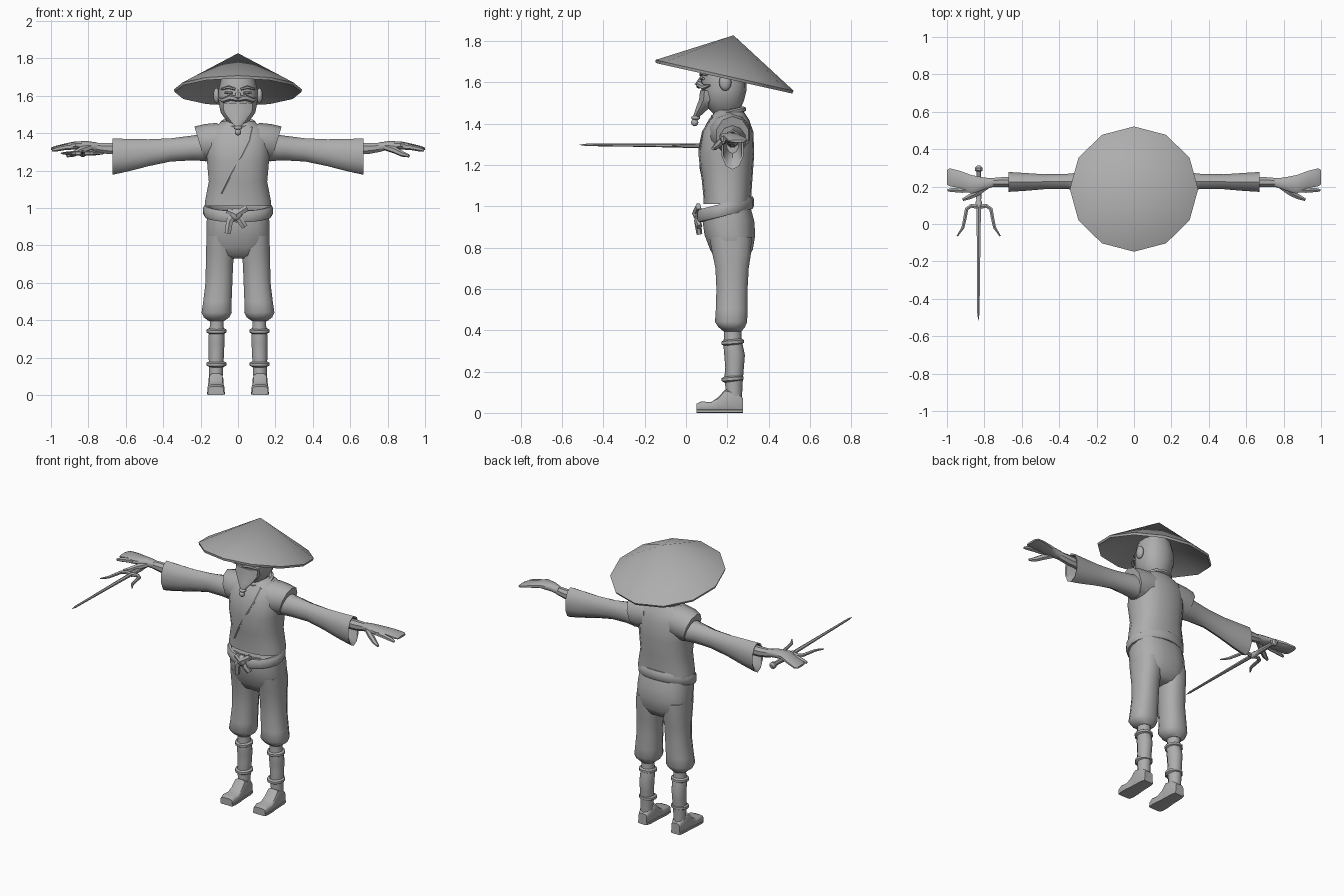
import bpy, bmesh, math
from mathutils import Vector, Matrix

grey = bpy.data.materials.new("plain grey")
grey.diffuse_color = (0.42, 0.42, 0.42, 1)
X, Y, Z = Vector((1, 0, 0)), Vector((0, 1, 0)), Vector((0, 0, 1))


def finish(name, bm, mirror=False, angle=40):
    bmesh.ops.recalc_face_normals(bm, faces=bm.faces)
    me = bpy.data.meshes.new(name)
    bm.to_mesh(me)
    bm.free()
    me.materials.append(grey)
    ob = bpy.data.objects.new(name, me)
    bpy.context.collection.objects.link(ob)
    bpy.ops.object.select_all(action='DESELECT')
    ob.select_set(True)
    bpy.context.view_layer.objects.active = ob
    bpy.ops.object.shade_smooth_by_angle(angle=math.radians(angle))
    if mirror:
        ob.modifiers.new("mirror", 'MIRROR').use_mirror_merge = False
    return ob


def loft(name, rings, u=None, v=None, n=12, p=2.0, up=Z, closed=False, mirror=False, angle=40):
    """Skin superellipse rings (centre, half width, half height); frames follow the path if u is None."""
    bm, loops = bmesh.new(), []
    cs = [Vector(r[0]) for r in rings]
    k = len(cs)
    for i, (_, a, b) in enumerate(rings):
        if u is None:
            nxt = cs[(i + 1) % k] if closed else cs[min(i + 1, k - 1)]
            prv = cs[i - 1] if closed else cs[max(i - 1, 0)]
            t = (nxt - prv).normalized()
            ru = t.cross(up).normalized()
            rv = ru.cross(t)
        else:
            ru, rv = u, v
        loop = []
        for j in range(n):
            w = 2 * math.pi * (j + 0.5) / n
            c, s = math.cos(w), math.sin(w)
            c, s = (math.copysign(abs(q) ** (2 / p), q) for q in (c, s))
            loop.append(bm.verts.new(cs[i] + ru * (a * c) + rv * (b * s)))
        loops.append(loop)
    pairs = list(zip(loops, loops[1:])) + ([(loops[-1], loops[0])] if closed else [])
    for l0, l1 in pairs:
        for j in range(n):
            bm.faces.new((l0[j], l0[(j + 1) % n], l1[(j + 1) % n], l1[j]))
    if not closed:
        bm.faces.new(loops[0])
        bm.faces.new(loops[-1])
    return finish(name, bm, mirror, angle)


def tube(name, pts, radii, flat=1.0, n=8, **kw):
    return loft(name, [(q, r, r * flat) for q, r in zip(pts, radii)], n=n, **kw)


def stack(name, rows, **kw):
    """Vertical loft from rows (z, centre x, half width, front y, back y)."""
    return loft(name, [((cx, (f + b) / 2, z), rx, (b - f) / 2) for z, cx, rx, f, b in rows], X, Y, **kw)


def ball(name, at, size, mirror=False):
    bm = bmesh.new()
    bmesh.ops.create_uvsphere(bm, u_segments=10, v_segments=6, radius=1,
                              matrix=Matrix.Translation(at) @ Matrix.Diagonal((*size, 1)))
    return finish(name, bm, mirror, 60)


# Hat: tilted twelve-sided cone with a hollow underside
bm = bmesh.new()
place = Matrix.Translation((0, 0.185, 1.625)) @ Matrix.Rotation(math.radians(-12.6), 4, 'X')
rim = [[bm.verts.new(place @ Vector((r * math.cos(i * math.pi / 6), r * math.sin(i * math.pi / 6), z)))
        for i in range(12)] for r, z in ((0.343, 0.008), (0.338, -0.006))]
tips = [bm.verts.new(place @ Vector((0, 0, h))) for h in (0.207, 0.18)]
for i in range(12):
    j = (i + 1) % 12
    bm.faces.new((rim[0][i], rim[0][j], tips[0]))
    bm.faces.new((rim[1][j], rim[1][i], tips[1]))
    bm.faces.new((rim[0][j], rim[0][i], rim[1][i], rim[1][j]))
finish("hat", bm)

# Head and face
stack("head", [(1.44, 0, .045, .14, .25), (1.475, 0, .07, .105, .265), (1.51, 0, .095, .088, .28),
               (1.56, 0, .105, .075, .293), (1.63, 0, .106, .075, .295), (1.70, 0, .09, .09, .28)],
      n=14, p=2.4)
stack("neck", [(1.38, 0, .07, .13, .27), (1.5, 0, .065, .14, .265)])
ball("ear", (.115, .19, 1.60), (.018, .03, .042), True)
loft("nose", [((0, .08, 1.63), .01, .01), ((0, .058, 1.59), .02, .016), ((0, .075, 1.575), .014, .01)],
     X, Y, n=6)
tube("eyebrow", [(.015, .072, 1.635), (.05, .074, 1.645), (.09, .10, 1.635)], [.007, .009, .005], n=6, mirror=True)
tube("eye", [(.03, .074, 1.615), (.07, .084, 1.617)], [.006, .006], n=6, mirror=True)
tube("moustache", [(0, .062, 1.582), (.04, .064, 1.59), (.08, .085, 1.575), (.105, .115, 1.585)],
     [.014, .016, .013, .005], n=6, mirror=True)
loft("beard", [((0, .105, 1.56), .085, .04), ((0, .10, 1.515), .082, .04), ((0, .08, 1.475), .052, .035),
               ((0, .055, 1.44), .022, .02), ((0, .048, 1.43), .014, .014)], X, Y, n=8)
ball("beard_tie", (0, .047, 1.428), (.024, .022, .012))
ball("beard_tip", (0, .042, 1.405), (.018, .018, .018))

# Tunic body, with a crossed lapel laid on its front
tunic = [(1.01, 0, .18, .085, .315), (1.04, 0, .178, .085, .315), (1.14, 0, .158, .075, .322),
         (1.25, 0, .168, .06, .33), (1.36, 0, .175, .078, .326), (1.42, 0, .15, .11, .305), (1.465, 0, .08, .145, .275)]
stack("tunic", tunic, n=18, p=2.4)


def front_y(x, z):
    for r0, r1 in zip(tunic, tunic[1:]):
        if r0[0] <= z <= r1[0]:
            f = (z - r0[0]) / (r1[0] - r0[0])
            rx, fr, bk = (r0[i] + f * (r1[i] - r0[i]) for i in (2, 3, 4))
            return (fr + bk) / 2 - (bk - fr) / 2 * (1 - (abs(x) / rx) ** 2.4) ** (1 / 2.4)


lapel = [(.075, 1.43), (.06, 1.36), (.02, 1.28), (-.04, 1.18), (-.09, 1.08)]
tube("lapel", [(x, front_y(x, z) + .003, z) for x, z in lapel], [.008] * 5, n=6, up=Y)
tube("collar", [(.085 * math.cos(a), .205 + .075 * math.sin(a), 1.45 + .02 * math.sin(a))
                for a in (i * math.pi / 7 for i in range(14))], [.014] * 14, n=6, closed=True)

# Shoulder caps, wide sleeves
lean = Vector((.3, 0, 1))
loft("shoulder_cap", [((.08, .21, 1.355), .105, .10), ((.15, .215, 1.35), .10, .098),
                      ((.205, .225, 1.342), .082, .093), ((.205, .225, 1.342), .07, .08)],
     Y, lean, n=10, mirror=True)
loft("sleeve", [((.15, .225, 1.325), .075, .075), ((.25, .225, 1.32), .058, .066), ((.36, .228, 1.31), .042, .062),
                ((.48, .226, 1.295), .042, .072), ((.58, .225, 1.283), .05, .086), ((.672, .225, 1.274), .056, .097),
                ((.668, .225, 1.274), .047, .087), ((.58, .225, 1.30), .03, .045)],
     Y, Z, n=10, mirror=True)

# Forearms and hands
loft("forearm", [((.56, .225, 1.315), .03, .035), ((.70, .225, 1.318), .028, .032), ((.77, .222, 1.325), .025, .025)],
     Y, Z, n=8, mirror=True)
loft("hand", [((.75, .223, 1.325), .024, .024), ((.80, .215, 1.333), .034, .024), ((.87, .212, 1.336), .052, .02),
              ((.93, .238, 1.328), .048, .015), ((.985, .25, 1.318), .05, .011), ((1.0, .25, 1.315), .04, .006)],
     Y, Z, n=10, p=2.5, mirror=True)
tube("index_finger", [(.86, .185, 1.33), (.92, .18, 1.325), (.97, .182, 1.315), (.995, .18, 1.308)],
     [.018, .015, .013, .007], n=6, mirror=True)
tube("thumb", [(.79, .20, 1.325), (.84, .165, 1.308), (.88, .145, 1.288), (.915, .13, 1.278)],
     [.018, .018, .015, .008], n=6, mirror=True)

# Belt, knot and hanging ends
ring = [(.172 * math.cos(a), .19 + .125 * math.sin(a), .985 + .032 * math.sin(a))
        for a in (i * math.pi / 10 for i in range(20))]
loft("belt", [(q, .016, .032) for q in ring], n=8, p=2.5, closed=True)
ball("belt_knot", (-.01, .058, .965), (.035, .025, .035))
for name, pts in (("belt_end_left", [(-.01, .06, .975), (-.045, .055, .93), (-.055, .065, .865)]),
                  ("belt_end_right", [(-.01, .06, .975), (.015, .055, .93), (.035, .065, .90)]),
                  ("belt_loop", [(-.055, .06, .985), (-.01, .045, .965), (.045, .06, 1.0)])):
    tube(name, pts, [.018, .021, .019], flat=.75, n=6, up=Y)

# Trousers
stack("trouser_seat", [(.99, 0, .165, .085, .315), (.93, 0, .17, .078, .332), (.86, 0, .172, .088, .337),
                       (.79, 0, .17, .115, .325), (.745, 0, .13, .14, .30), (.73, 0, .06, .17, .27)], n=16, p=2.5)
stack("trouser_leg", [(.85, .095, .075, .11, .32), (.77, .094, .079, .125, .317), (.70, .099, .075, .14, .306),
                      (.60, .102, .074, .145, .30), (.50, .110, .078, .142, .30), (.44, .114, .083, .138, .298),
                      (.415, .115, .07, .155, .287), (.395, .115, .042, .18, .27)], n=12, p=2.4, mirror=True)

# Lower legs with two binding rings
stack("lower_leg", [(.42, .114, .04, .18, .27), (.37, .114, .038, .185, .268), (.34, .114, .044, .18, .272),
                    (.28, .115, .045, .185, .285), (.22, .116, .043, .19, .28), (.16, .117, .041, .185, .275),
                    (.10, .118, .038, .195, .272), (.05, .118, .038, .18, .272)], n=10, mirror=True)
for name, z, r in (("upper_binding", .342, .042), ("lower_binding", .165, .041)):
    tube(name, [(.115 + r * math.cos(a), .226 + r * math.sin(a), z + .004 * math.sin(a))
                for a in (i * math.pi / 6 for i in range(12))], [.014] * 12, n=6, closed=True, mirror=True)

# Shoes with flat soles
shoe = [(.277, .03, .07), (.25, .038, .10), (.19, .04, .115), (.155, .042, .075), (.12, .046, .052),
        (.075, .047, .056), (.05, .042, .045)]
loft("shoe", [((.118, y, h / 2), w, h / 2) for y, w, h in shoe], X, Z, n=12, p=4, mirror=True)
loft("sole", [((.118, y, .009), w + .003, .009) for y, w, h in shoe], X, Z, n=8, p=5, mirror=True)

# Three-pronged dagger held in one hand
loft("dagger_blade", [((-.83, .11, 1.292), .014, .011), ((-.831, -.2, 1.295), .010, .008),
                      ((-.832, -.48, 1.297), .007, .006), ((-.832, -.515, 1.297), .001, .001)], X, Z, n=6)
loft("dagger_grip", [((-.83, y, 1.292), r, r) for y, r in
                     ((.09, .018), (.12, .018), (.125, .014), (.18, .017), (.23, .014), (.28, .014),
                      (.285, .022), (.30, .022), (.312, .01))], X, Z, n=8)
for side, name in ((1, "dagger_prong_inner"), (-1, "dagger_prong_outer")):
    tube(name, [(-.83 + side * dx, y, 1.292) for dx, y in
                ((0, .09), (.04, .098), (.065, .08), (.074, .03), (.085, -.02), (.115, -.065))],
         [.014, .012, .011, .010, .009, .004], n=6)
